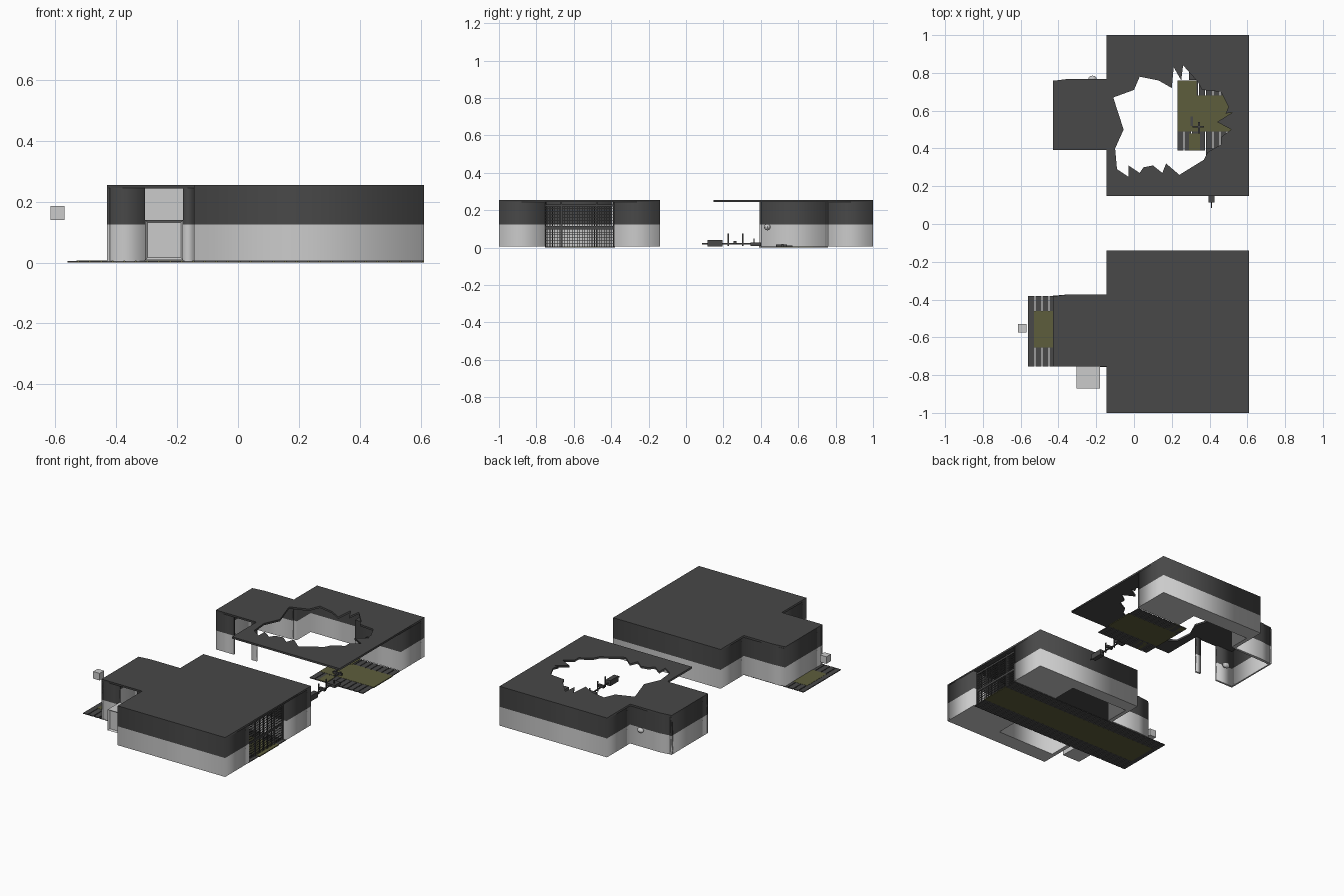
import bpy, bmesh, math
from mathutils import Matrix

if "Cube" in bpy.data.objects:
    bpy.data.objects.remove(bpy.data.objects["Cube"])


def mat(name, col):
    m = bpy.data.materials.new(name)
    m.diffuse_color = (*col, 1)
    m.use_nodes = True
    m.node_tree.nodes["Principled BSDF"].inputs["Base Color"].default_value = m.diffuse_color
    return m


DARK = mat("charcoal", (.065, .065, .065))
OLIVE = mat("olive", (.11, .11, .045))


def add(name, mesh, material=None):
    ob = bpy.data.objects.new(name, mesh)
    bpy.context.collection.objects.link(ob)
    if material:
        mesh.materials.clear()
        mesh.materials.append(material)
    return ob


def prism(name, loops, z0, z1, material=None):
    """Extrude a flat outline; extra loops are holes."""
    cu = bpy.data.curves.new(name, 'CURVE')
    cu.dimensions, cu.fill_mode = '2D', 'BOTH'
    cu.extrude = (z1 - z0) / 2
    for pts in loops:
        sp = cu.splines.new('POLY')
        sp.points.add(len(pts) - 1)
        for p, (x, y) in zip(sp.points, pts):
            p.co = (x, y, 0, 1)
        sp.use_cyclic_u = True
    tmp = bpy.data.objects.new(name + "_tmp", cu)
    bpy.context.collection.objects.link(tmp)
    bpy.context.view_layer.update()
    me = bpy.data.meshes.new_from_object(tmp.evaluated_get(bpy.context.evaluated_depsgraph_get()))
    bpy.data.objects.remove(tmp)
    me.transform(Matrix.Translation((0, 0, (z0 + z1) / 2)))
    return add(name, me, material)


def boxes(name, specs, material=None):
    """One mesh from several (x0, x1, y0, y1, z0, z1) boxes."""
    bm = bmesh.new()
    for x0, x1, y0, y1, z0, z1 in specs:
        m = Matrix.Translation(((x0 + x1) / 2, (y0 + y1) / 2, (z0 + z1) / 2)) @ \
            Matrix.Diagonal((x1 - x0, y1 - y0, z1 - z0, 1))
        bmesh.ops.create_cube(bm, size=1, matrix=m)
    me = bpy.data.meshes.new(name)
    bm.to_mesh(me)
    bm.free()
    return add(name, me, material)


def wall(name, pts):
    """Two-tone wall: pale below, dark above."""
    prism(name + "_lower", [pts], .005, .125)
    prism(name + "_upper", [pts], .125, .244, DARK)


def rect(x0, x1, y0, y1):
    return [(x0, y0), (x1, y0), (x1, y1), (x0, y1)]


def side_block(inner, outer, alcove):
    """Thick side wall with an alcove facing the corridor."""
    return [(.61, outer), (-.145, outer), (-.145, inner), (-.12, inner),
            (-.12, alcove), (.29, alcove), (.29, inner), (.61, inner)]


# front building walls
wall("front_south_block", side_block(-.757, -1, -.9))
wall("front_north_block", side_block(-.385, -.14, -.22))
wall("front_annex_end", rect(-.43, -.42, -.755, -.38))
wall("front_annex_north", [(-.43, -.38), (-.35, -.373), (-.145, -.373), (-.145, -.385), (-.43, -.39)])
wall("front_annex_south", rect(-.43, -.305, -.755, -.743))
wall("front_annex_jamb", rect(-.18, -.145, -.757, -.743))
boxes("doorway_lining", [(-.305, -.18, -.396, -.391, .005, .243)])

# back building walls
wall("back_north_block", side_block(.762, 1, .9))
wall("back_annex_end", rect(-.43, -.42, .395, .76))
wall("back_annex_north", [(-.43, .757), (-.35, .768), (-.145, .768), (-.145, .755), (-.43, .745)])
wall("back_annex_south", rect(-.43, -.305, .393, .405))
wall("back_annex_jamb", rect(-.18, -.145, .393, .405))


# roofs, the back one with a ragged hole
def roof(y0, y1, a0, a1):
    return [(.61, y0), (.61, y1), (-.145, y1), (-.145, a1), (-.35, a1), (-.43, a1 - .01),
            (-.43, a0), (-.145, a0), (-.145, y0)]


hole = [(-.11, .67), (0, .71), (.03, .78), (.13, .76), (.2, .72), (.21, .83), (.25, .76),
        (.26, .84), (.34, .75), (.36, .71), (.46, .7), (.5, .62), (.485, .585), (.52, .59),
        (.44, .54), (.515, .5), (.46, .46), (.46, .42), (.39, .38), (.37, .34), (.24, .26),
        (.17, .32), (.15, .27), (.1, .31), (.05, .3), (.03, .27), (-.03, .31), (-.03, .25),
        (-.09, .29), (-.1, .4), (-.055, .5)]
prism("front_roof", [roof(-1, -.14, -.755, -.373)], .243, .255, DARK)
prism("back_roof", [roof(.148, 1, .393, .768), hole], .243, .255, DARK)


# corridor floors: olive centre, slatted dark edges
def track(name, x0, x1, y0, y1, ox0):
    boxes(name + "_centre", [(ox0, x1, y0 + .1, y1 - .08, 0, .006)], OLIVE)
    specs = [(x0, ox0, y0, y1, 0, .005)] if ox0 > x0 else []
    n = round((x1 - x0) / .038)
    step = (x1 - x0) / n
    for i in range(n):
        a = x0 + i * step
        specs += [(a, a + step - .005, y0, y0 + .1, 0, .005),
                  (a, a + step - .005, y1 - .08, y1, 0, .005)]
    boxes(name + "_slats", specs, DARK)


track("front_floor", -.56, .61, -.755, -.38, -.53)
track("back_floor", .23, .61, .39, .76, .23)
boxes("back_floor_patches", [(.29, .35, .39, .48, 0, .007), (.23, .33, .67, .76, 0, .007)], OLIVE)

# wire gate across the corridor mouth
Y0, Y1, X = -.755, -.385, .585
bars = [(X, X + .003, y, y + .003, .006, .22)
        for y in [Y0 + i * (Y1 - Y0) / 28 for i in range(29)]]
bars += [(X, X + .003, Y0, Y1, z, z + .003) for z in [.02 + i * .0155 for i in range(13)]]
bars += [(X - .003, X + .006, Y0, Y1, z, z + .012) for z in (.1, .22)]
bars += [(X - .003, X + .006, y, y + .006, .005, .243) for y in (Y0, -.67, -.48, Y1 - .006)]
boxes("wire_gate", bars, DARK)

# porch box with a recessed front panel
porch = boxes("porch_box", [(-.305, -.18, -.872, -.752, .008, .14)])
bm = bmesh.new()
bm.from_mesh(porch.data)
bm.normal_update()
front = [f for f in bm.faces if f.normal.y < -.9]
bmesh.ops.inset_region(bm, faces=front, thickness=.011)
bmesh.ops.translate(bm, vec=(0, .01, 0), verts=front[0].verts)
bm.to_mesh(porch.data)
bm.free()

# floating cube by the left end
boxes("floating_cube", [(-.615, -.57, -.575, -.53, .14, .185)])

# wreckage between the buildings
boxes("wreck_body", [(.395, .425, .115, .195, .005, .04)], DARK)
boxes("wreck_rods", [(.407, .413, .085, .4, .018, .024), (.405, .412, .222, .229, .01, .075),
                     (.39, .43, .255, .27, .02, .036), (.405, .412, .3, .307, .01, .075),
                     (.38, .44, .345, .4, .01, .028), (.42, .426, .36, .366, .01, .05)], DARK)
boxes("floor_cracks", [(.3, .312, .52, .57, .006, .012), (.31, .37, .51, .52, .006, .02),
                       (.34, .35, .48, .54, .006, .016)], DARK)


# round wall lamps
def lamp(name, loc, r):
    bm = bmesh.new()
    bmesh.ops.create_uvsphere(bm, u_segments=12, v_segments=8, radius=r,
                              matrix=Matrix.Translation(loc) @ Matrix.Diagonal((1, .7, .7, 1)))
    me = bpy.data.meshes.new(name)
    bm.to_mesh(me)
    bm.free()
    add(name, me)


lamp("annex_lamp_outer", (-.22, .77, .11), .022)
lamp("annex_lamp_inner", (-.35, .435, .11), .025)
